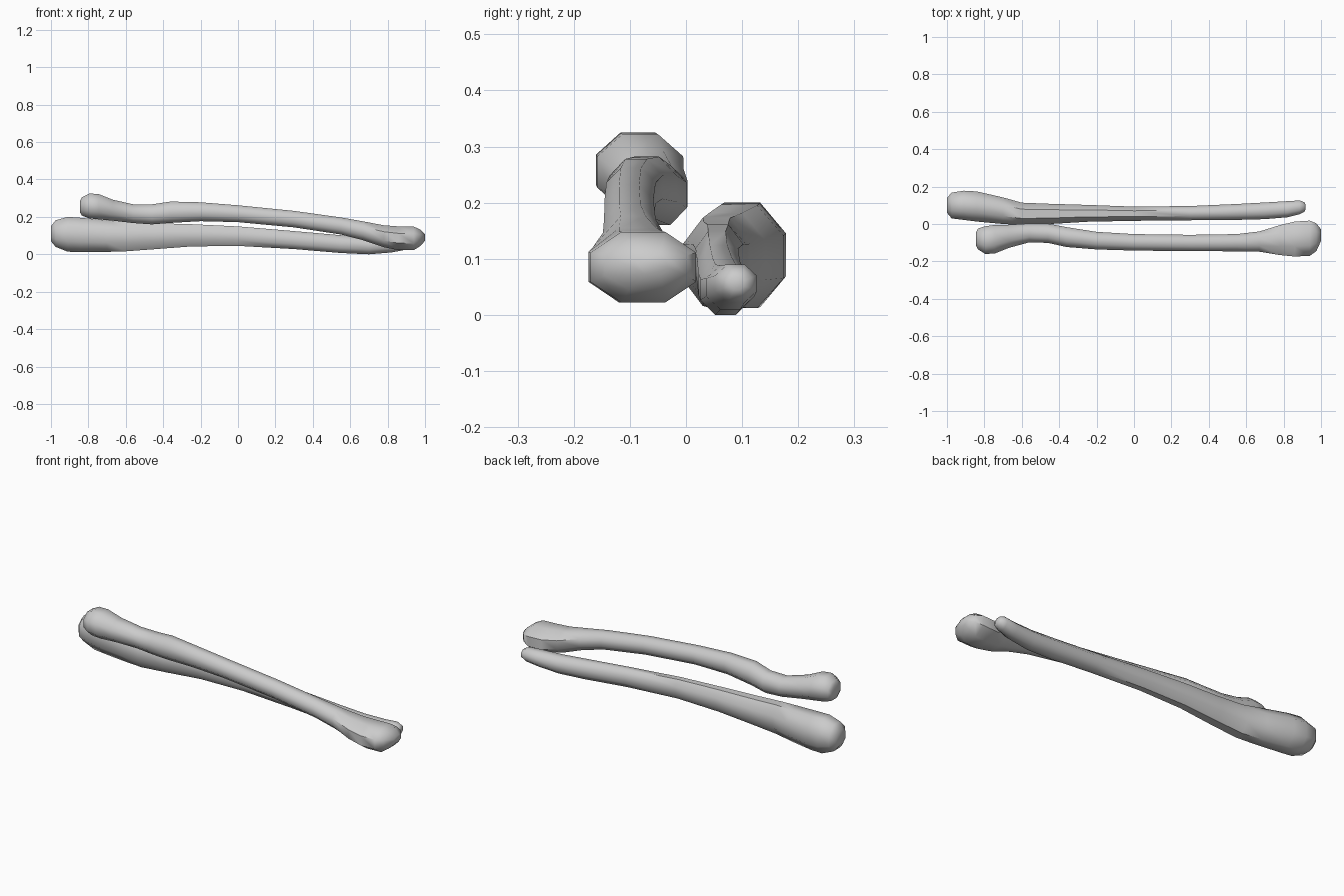
import bpy, bmesh, math

SIDES = 8


def loft(name, rings, phase):
    """Skin octagonal rings given as (x, y min, y max, z min, z max)."""
    bm = bmesh.new()
    angles = [2 * math.pi * (i + phase) / SIDES for i in range(SIDES)]
    reach = max(math.cos(a) for a in angles)
    loops = []
    for x, y0, y1, z0, z1 in rings:
        loops.append([bm.verts.new((
            x,
            (y0 + y1) / 2 + (y1 - y0) / 2 * math.cos(a) / reach,
            (z0 + z1) / 2 + (z1 - z0) / 2 * math.sin(a) / reach)) for a in angles])
    for a, b in zip(loops, loops[1:]):
        for i in range(SIDES):
            j = (i + 1) % SIDES
            bm.faces.new((a[i], a[j], b[j], b[i]))
    bm.faces.new(loops[0])
    bm.faces.new(loops[-1])
    bmesh.ops.recalc_face_normals(bm, faces=bm.faces)
    mesh = bpy.data.meshes.new(name)
    bm.to_mesh(mesh)
    bm.free()
    obj = bpy.data.objects.new(name, mesh)
    bpy.context.collection.objects.link(obj)
    bpy.ops.object.select_all(action='DESELECT')
    obj.select_set(True)
    bpy.context.view_layer.objects.active = obj
    bpy.ops.object.shade_smooth_by_angle(angle=math.radians(50))
    return obj


# Rear long bone: broad at -x, thin rounded tip at +x
loft("rear_forearm_bone", [
    (-1.00, 0.06, 0.14, 0.07, 0.15),
    (-0.975, 0.03, 0.168, 0.04, 0.182),
    (-0.91, 0.022, 0.178, 0.014, 0.200),
    (-0.84, 0.013, 0.174, 0.012, 0.195),
    (-0.70, 0.000, 0.142, 0.013, 0.182),
    (-0.60, -0.005, 0.114, 0.016, 0.173),
    (-0.45, 0.000, 0.108, 0.027, 0.166),
    (-0.25, 0.012, 0.102, 0.042, 0.161),
    (0.00, 0.017, 0.093, 0.045, 0.149),
    (0.30, 0.020, 0.096, 0.028, 0.124),
    (0.55, 0.022, 0.107, 0.007, 0.102),
    (0.70, 0.026, 0.115, 0.000, 0.090),
    (0.82, 0.036, 0.122, 0.010, 0.088),
    (0.885, 0.052, 0.126, 0.022, 0.090),
    (0.91, 0.065, 0.117, 0.033, 0.080),
    (0.918, 0.078, 0.104, 0.045, 0.068),
], 0.5)

# Front bone: knobbed head at -x, neck bend, flared end at +x
loft("front_forearm_bone", [
    (-0.845, -0.115, -0.045, 0.225, 0.285),
    (-0.835, -0.135, -0.025, 0.207, 0.305),
    (-0.795, -0.160, -0.012, 0.192, 0.325),
    (-0.745, -0.158, -0.005, 0.187, 0.322),
    (-0.67, -0.128, -0.004, 0.180, 0.292),
    (-0.56, -0.098, 0.003, 0.167, 0.267),
    (-0.46, -0.101, 0.002, 0.160, 0.267),
    (-0.36, -0.123, -0.017, 0.168, 0.282),
    (-0.20, -0.136, -0.042, 0.177, 0.278),
    (0.00, -0.142, -0.054, 0.172, 0.262),
    (0.30, -0.145, -0.058, 0.144, 0.232),
    (0.55, -0.146, -0.054, 0.106, 0.197),
    (0.67, -0.148, -0.040, 0.075, 0.176),
    (0.78, -0.166, -0.006, 0.038, 0.155),
    (0.86, -0.174, 0.013, 0.022, 0.149),
    (0.94, -0.170, 0.018, 0.022, 0.148),
    (0.975, -0.145, 0.003, 0.045, 0.132),
    (1.00, -0.090, -0.028, 0.072, 0.108),
], 0.5)
